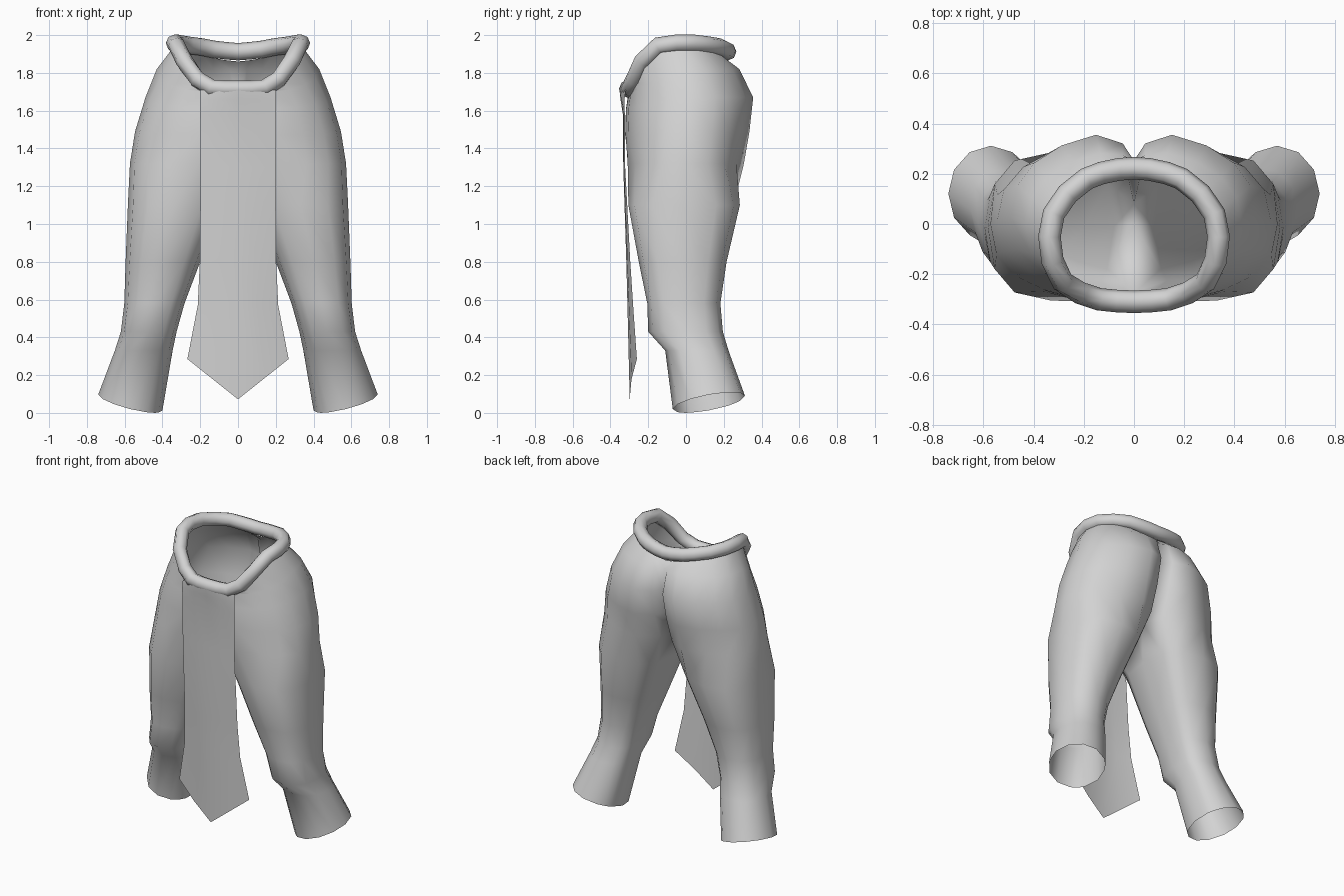
import bpy, bmesh, math
from mathutils import Vector

if "Cube" in bpy.data.objects:
    bpy.data.objects.remove(bpy.data.objects["Cube"])

grey = bpy.data.materials.new("grey cloth")
grey.diffuse_color = (0.65, 0.65, 0.65, 1)
grey.use_nodes = True
grey.node_tree.nodes["Principled BSDF"].inputs["Base Color"].default_value = grey.diffuse_color


def finish(name, bm, angle=60):
    mesh = bpy.data.meshes.new(name)
    bm.to_mesh(mesh)
    bm.free()
    mesh.materials.append(grey)
    obj = bpy.data.objects.new(name, mesh)
    bpy.context.collection.objects.link(obj)
    bpy.ops.object.select_all(action='DESELECT')
    obj.select_set(True)
    bpy.context.view_layer.objects.active = obj
    bpy.ops.object.shade_smooth_by_angle(angle=math.radians(angle))
    return obj


def mirror_x(obj):
    m = obj.modifiers.new("mirror", 'MIRROR')
    m.use_clip = True
    m.merge_threshold = 0.002


def spow(v, p=0.85):
    return math.copysign(abs(v) ** p, v)


# Half of the dipping waistline, front centre to back centre
waist = [(0, -.31, 1.715), (.07, -.307, 1.715), (.14, -.3, 1.72), (.215, -.275, 1.765),
         (.285, -.23, 1.865), (.325, -.145, 1.945), (.337, -.05, 1.957), (.32, .04, 1.957),
         (.265, .12, 1.947), (.19, .18, 1.937), (.13, .203, 1.925), (.06, .218, 1.917),
         (0, .222, 1.912)]
steps = [-5, -4.6, -4, -3, -2, -1, 0, 1, 2, 3, 4, 4.6, 5]

# Trousers: half of the hips flowing into one leg, mirrored
rings = [[(x, y, z - .015 - max(0, y - .1) * .3) for x, y, z in waist] + [(0, 0, 1.8)]]

# hip rings: z, outer x, front y, back y, front dip, front and back centre depth
for z, xo, yf, yb, dip, fc, bc in [(1.82, .43, -.305, .295, .13, 1, .85),
                                   (1.67, .49, -.318, .37, .06, 1, .66),
                                   (1.49, .545, -.322, .35, .02, 1, .5),
                                   (1.32, .572, -.322, .32, 0, .85, .25)]:
    cy, ry = (yf + yb) / 2, (yb - yf) / 2
    ring = []
    for k in steps:
        a = k * math.pi / 10
        s = spow(math.sin(a))
        x = xo * spow(max(math.cos(a), 0), .85 if k < 0 else 1)
        depth = fc if k < 0 else bc
        if abs(k) == 5:
            x, s = 0, s * depth
        elif abs(k) == 4.6:
            x, s = .045, s * (depth * .4 + .6)
        ring.append((x, cy + ry * s, z - dip * max(0, -s)))
    rings.append(ring + [(0, cy, z)])
crotch = len(rings) - 1

# leg rings: z, inner x, outer x, front y, back y, outward rise, backward rise, roundness
for z, xi, xo, yf, yb, rise, back, p in [(1.1, .08, .583, -.305, .285, 0, 0, .8),
                                         (.8, .2, .595, -.25, .215, 0, 0, .8),
                                         (.58, .283, .602, -.205, .182, 0, 0, .85),
                                         (.43, .325, .62, -.2, .195, 0, 0, .85),
                                         (.33, .346, .652, -.11, .225, 0, 0, .9),
                                         (.055, .4, .74, -.07, .312, .042, .035, 1)]:
    cx, rx, cy, ry = (xi + xo) / 2, (xo - xi) / 2, (yf + yb) / 2, (yb - yf) / 2
    ring = []
    for k in steps + [6]:
        a = k * math.pi / 6
        c, s = math.cos(a), math.sin(a)
        ring.append((cx + rx * spow(c, p), cy + ry * spow(s, p), z + rise * c + back * s))
    rings.append(ring)

bm = bmesh.new()
rows = [[bm.verts.new(p) for p in ring] for ring in rings]
n = len(steps) + 1
for r in range(len(rows) - 1):
    up, low = rows[r], rows[r + 1]
    for i in range(n - 2 if r < crotch else n):
        j = (i + 1) % n
        bm.faces.new((up[i], low[i], low[j], up[j]))
bmesh.ops.delete(bm, geom=[v for v in bm.verts if not v.link_faces], context='VERTS')
mirror_x(finish("trousers", bm))

# Waistband: padded roll following the waistline
loop = [Vector(p) for p in waist + [(-x, y, z) for x, y, z in waist[-2:0:-1]]]
bm = bmesh.new()
sides, rows = 8, []
for i, p in enumerate(loop):
    t = (loop[(i + 1) % len(loop)] - loop[i - 1]).normalized()
    out = t.cross(Vector((0, 0, 1))).normalized()
    up = out.cross(t)
    row = []
    for s in range(sides):
        a = s * math.tau / sides
        row.append(bm.verts.new(p + out * .045 * math.cos(a) + up * .046 * math.sin(a)))
    rows.append(row)
for i in range(len(rows)):
    a, b = rows[i], rows[(i + 1) % len(rows)]
    for s in range(sides):
        t = (s + 1) % sides
        bm.faces.new((a[s], b[s], b[t], a[t]))
finish("waistband", bm)

# Front cloth: hanging curved panel with a pointed end
bm = bmesh.new()
rows = []
for z, w, ymid, yedge, tip in [(1.71, .2, -.352, -.318, 0), (1.66, .2, -.347, -.326, 0),
                               (1.58, .2, -.334, -.324, 0), (1.3, .198, -.332, -.322, 0),
                               (.8, .202, -.316, -.295, 0), (.57, .213, -.31, -.28, 0),
                               (.285, .268, -.298, -.26, .213)]:
    rows.append([bm.verts.new((w * t, ymid + (yedge - ymid) * t * t, z - tip * (1 - abs(t))))
                 for t in (-1, -.5, 0, .5, 1)])
for a, b in zip(rows, rows[1:]):
    for i in range(4):
        bm.faces.new((a[i], b[i], b[i + 1], a[i + 1]))
finish("front_cloth", bm)
